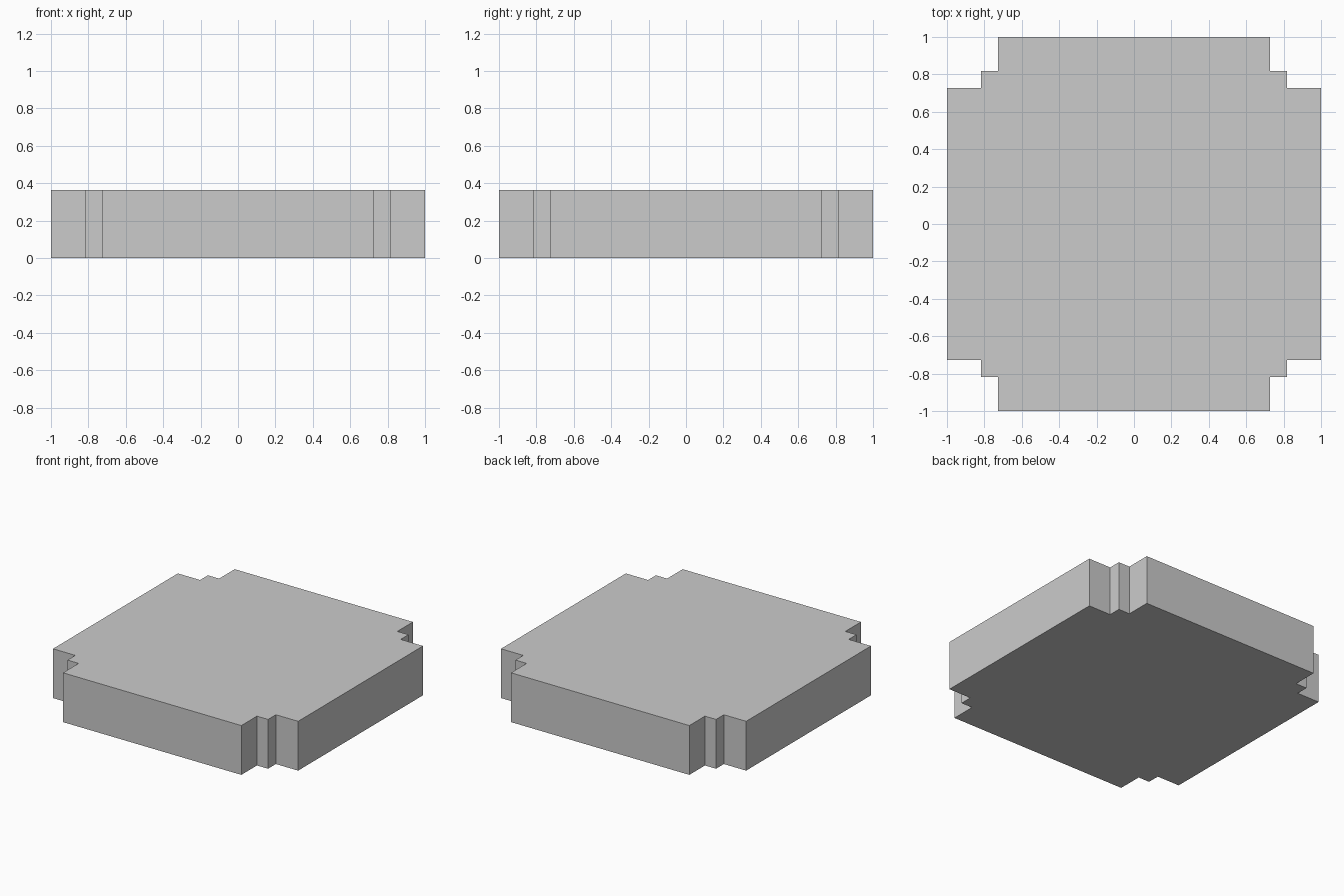
import bpy, bmesh

if "Cube" in bpy.data.objects:
    bpy.data.objects.remove(bpy.data.objects["Cube"])

# Key dimensions: half width, corner notch steps, thickness
OUTER, STEP, INNER, HEIGHT = 1.0, 9 / 11, 8 / 11, 4 / 11

# Stepped corner in the +x +y quadrant, rotated to all four corners
corner = [(OUTER, INNER), (STEP, INNER), (STEP, STEP), (INNER, STEP), (INNER, OUTER)]
outline = []
for _ in range(4):
    outline += corner
    corner = [(-y, x) for x, y in corner]

# Plate: outline extruded upwards
bm = bmesh.new()
base = bm.faces.new([bm.verts.new((x, y, 0)) for x, y in outline])
top = bmesh.ops.extrude_face_region(bm, geom=[base], use_keep_orig=True)["geom"]
bmesh.ops.translate(bm, vec=(0, 0, HEIGHT),
                    verts=[v for v in top if isinstance(v, bmesh.types.BMVert)])
bmesh.ops.recalc_face_normals(bm, faces=bm.faces)

mesh = bpy.data.meshes.new("notched_plate")
bm.to_mesh(mesh)
bm.free()
plate = bpy.data.objects.new("notched_plate", mesh)
bpy.context.collection.objects.link(plate)
